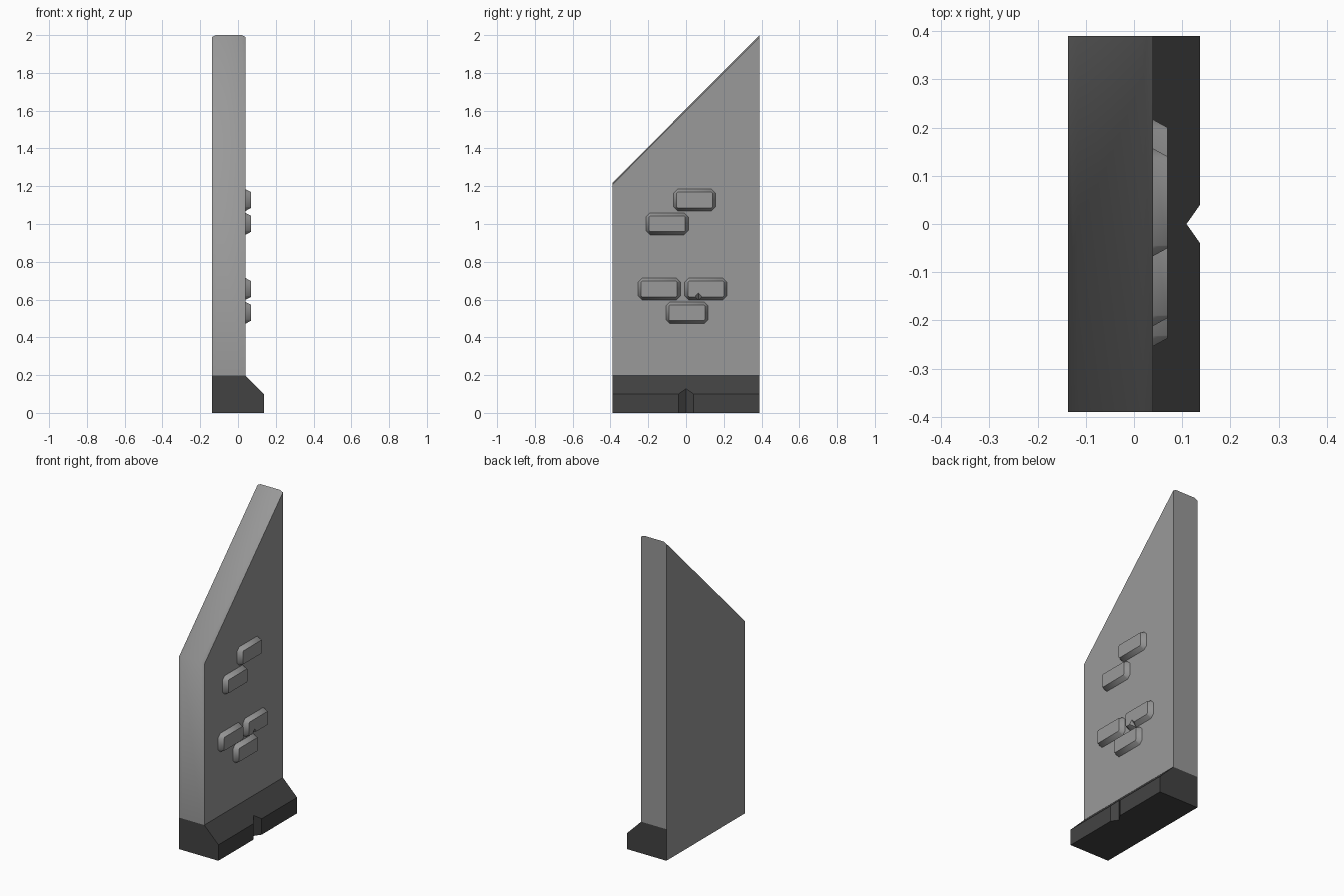
import bpy, bmesh, math

if "Cube" in bpy.data.objects:
    bpy.data.objects.remove(bpy.data.objects["Cube"])

BACK, FRONT = -0.137, 0.039


def loft(name, rings, mat=None):
    """Closed solid through a series of rings with equal point counts."""
    bm = bmesh.new()
    vs = [[bm.verts.new(p) for p in r] for r in rings]
    n = len(vs[0])
    for a, b in zip(vs, vs[1:]):
        for i in range(n):
            j = (i + 1) % n
            bm.faces.new((a[i], a[j], b[j], b[i]))
    bm.faces.new(vs[0])
    bm.faces.new(vs[-1])
    bmesh.ops.recalc_face_normals(bm, faces=bm.faces[:])
    me = bpy.data.meshes.new(name)
    bm.to_mesh(me)
    bm.free()
    ob = bpy.data.objects.new(name, me)
    bpy.context.collection.objects.link(ob)
    if mat:
        me.materials.append(mat)
    return ob


def smooth(ob):
    bpy.ops.object.select_all(action='DESELECT')
    ob.select_set(True)
    bpy.context.view_layer.objects.active = ob
    bpy.ops.object.shade_smooth_by_angle(angle=math.radians(50))


def cut(ob, cutter):
    cutter.hide_render = True
    cutter.hide_viewport = True
    cutter.display_type = 'WIRE'
    m = ob.modifiers.new("cut", 'BOOLEAN')
    m.operation = 'DIFFERENCE'
    m.solver = 'EXACT'
    m.object = cutter


def octagon(x, y, z, hy, hz, c):
    pts = [(hy, hz - c), (hy - c, hz), (c - hy, hz), (-hy, hz - c),
           (-hy, c - hz), (c - hy, -hz), (hy - c, -hz), (hy, c - hz)]
    return [(x, y + a, z + b) for a, b in pts]


dark = bpy.data.materials.new("dark_concrete")
dark.diffuse_color = (0.055, 0.055, 0.055, 1)
dark.use_nodes = True
dark.node_tree.nodes["Principled BSDF"].inputs["Base Color"].default_value = dark.diffuse_color
grey = bpy.data.materials.new("grey_concrete")
grey.diffuse_color = (0.32, 0.32, 0.32, 1)
grey.use_nodes = True
grey.node_tree.nodes["Principled BSDF"].inputs["Base Color"].default_value = grey.diffuse_color

# Broken wall slab: slanted top with softened long edges
rings = []
for x, drop in ((BACK, 0.01), (BACK + 0.02, 0), (FRONT - 0.02, 0), (FRONT, 0.01)):
    rings.append([(x, -0.39, 0.198), (x, 0.39, 0.198),
                  (x, 0.39, 2.0 - drop), (x, -0.39, 1.218 - drop)])
smooth(loft("wall_slab", rings, grey))

# Skirting base with a sloped ledge; its back matches the wall
profile = [(BACK, 0), (0.137, 0), (0.137, 0.1), (FRONT, 0.198), (BACK, 0.198)]
base = loft("base", [[(x, y, z) for x, z in profile] for y in (-0.39, 0.39)], dark)
base.data.materials.append(grey)
for f in base.data.polygons:
    if f.normal.x < -0.9:
        f.material_index = 1

# V notch in the base
vee = [(0.109, 0), (0.167, -0.0828), (0.167, 0.0828)]
cut(base, loft("base_notch_cutter", [[(x, y, z) for x, y in vee] for z in (-0.1, 0.3)]))

# Raised bricks with sloping sides and rounded corners
bricks = [(0.045, 1.127), (-0.1, 1.001), (-0.142, 0.656), (0.105, 0.656), (0.005, 0.53)]
for i, (y, z) in enumerate(bricks):
    ob = loft(f"brick_{i + 1}", [octagon(FRONT, y, z, 0.112, 0.058, 0.022),
                                 octagon(0.07, y, z, 0.095, 0.042, 0.006)], grey)
    smooth(ob)
    if i == 3:
        # Chip in the lower edge of one brick
        tri = [(0.065, 0.648), (0.0, 0.575), (0.13, 0.575)]
        tip = [(0.065, 0.598), (0.06, 0.594), (0.07, 0.594)]
        cut(ob, loft("brick_chip_cutter", [[(0.04, a, b) for a, b in tip],
                                           [(0.08, a, b) for a, b in tri]]))
